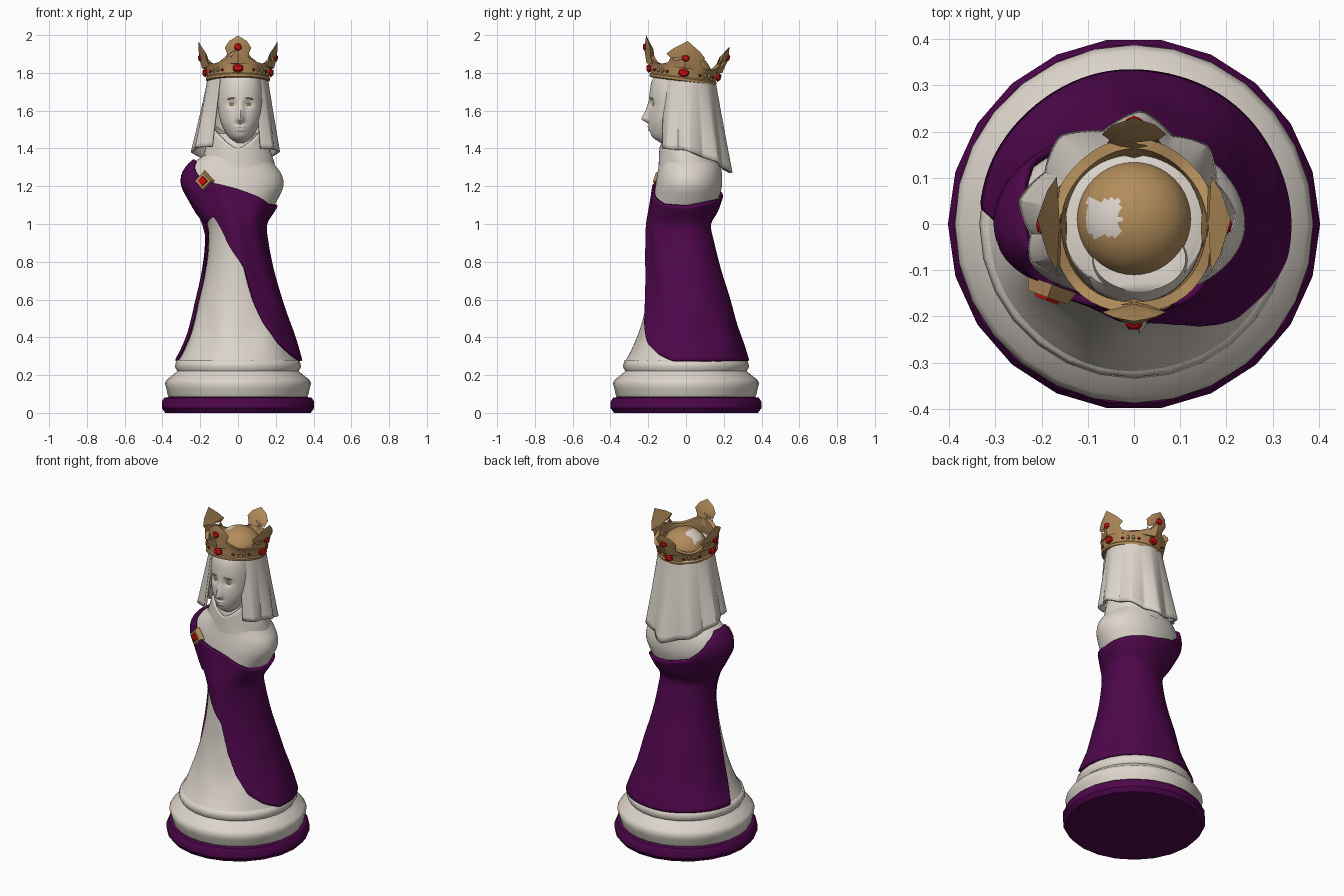
import bpy, bmesh, math
from mathutils import Matrix, Vector
from math import sin, cos, radians, pi, exp

if "Cube" in bpy.data.objects:
    bpy.data.objects.remove(bpy.data.objects["Cube"])

def material(name, rgb):
    m = bpy.data.materials.new(name)
    m.diffuse_color = (*rgb, 1)
    m.use_nodes = True
    m.node_tree.nodes["Principled BSDF"].inputs["Base Color"].default_value = m.diffuse_color
    return m

IVORY = material("ivory", (0.72, 0.665, 0.60))
PURPLE = material("purple", (0.075, 0.002, 0.07))
GOLD = material("gold", (0.45, 0.265, 0.105))
RED = material("red", (0.6, 0.005, 0.005))

def finish(name, bm, *mats, angle=35, matrix=None):
    bmesh.ops.remove_doubles(bm, verts=bm.verts, dist=1e-5)
    bmesh.ops.recalc_face_normals(bm, faces=bm.faces)
    if matrix:
        bm.transform(matrix)
    me = bpy.data.meshes.new(name)
    bm.to_mesh(me)
    bm.free()
    ob = bpy.data.objects.new(name, me)
    bpy.context.collection.objects.link(ob)
    for m in mats:
        me.materials.append(m)
    bpy.ops.object.select_all(action='DESELECT')
    ob.select_set(True)
    bpy.context.view_layer.objects.active = ob
    bpy.ops.object.shade_smooth_by_angle(angle=radians(angle))
    return ob

def surface(name, fn, nu, nv, *mats, angle=35, matrix=None, thick=0, caps=False):
    """Grid of points fn(u, v), u and v in 0..1."""
    bm = bmesh.new()
    g = [[bm.verts.new(fn(i / nu, j / nv)) for i in range(nu + 1)] for j in range(nv + 1)]
    for j in range(nv):
        for i in range(nu):
            bm.faces.new((g[j][i], g[j][i + 1], g[j + 1][i + 1], g[j + 1][i]))
    if caps:
        for row in (g[0], g[-1]):
            bm.faces.new(row[:-1])
    ob = finish(name, bm, *mats, angle=angle, matrix=matrix)
    if thick:
        s = ob.modifiers.new("thickness", 'SOLIDIFY')
        s.thickness, s.offset = thick, 0
    return ob

def table(rows, z):
    """Smooth interpolation of table rows by their first column."""
    z = min(max(z, rows[0][0]), rows[-1][0])
    i = max(k for k in range(len(rows) - 1) if rows[k][0] <= z)
    a, b = rows[i], rows[i + 1]
    p, q = rows[max(i - 1, 0)], rows[min(i + 2, len(rows) - 1)]
    h = b[0] - a[0]
    t = (z - a[0]) / h
    out = []
    for k in range(1, len(a)):
        m0 = (b[k] - p[k]) / (b[0] - p[0]) * h
        m1 = (q[k] - a[k]) / (q[0] - a[0]) * h
        out.append((2*t**3 - 3*t*t + 1) * a[k] + (t**3 - 2*t*t + t) * m0
                   + (3*t*t - 2*t**3) * b[k] + (t**3 - t*t) * m1)
    return out

def linear(rows, x):
    for a, b in zip(rows, rows[1:]):
        if x <= b[0]:
            return a[1] + (b[1] - a[1]) * max(0, x - a[0]) / (b[0] - a[0])
    return rows[-1][1]

def lathe(name, prof, n, mat, angle=35):
    k = len(prof) - 1
    def fn(u, v):
        r, z = prof[round(v * k)]
        return r * cos(2*pi*u), r * sin(2*pi*u), z
    return surface(name, fn, n, k, mat, caps=True, angle=angle)

# Base
lathe("base_plinth", [(.385, 0), (.403, .025), (.403, .06), (.39, .08), (.36, .085)], 22, PURPLE)
lathe("base_ring", [(.365, .08), (.372, .095), (.38, .13), (.388, .158), (.375, .178), (.34, .205),
                    (.322, .222), (.335, .245), (.325, .28)], 28, IVORY, 75)

# Gown: height, then reach to left, right, front and back
BODY = [(.26, .325, .325, .33, .32), (.34, .285, .30, .285, .295), (.45, .245, .262, .24, .255),
        (.6, .205, .215, .208, .215), (.75, .172, .172, .195, .168), (.9, .155, .142, .19, .13),
        (1.0, .165, .135, .188, .113), (1.07, .21, .175, .178, .15), (1.14, .25, .215, .168, .175),
        (1.2, .28, .24, .162, .19), (1.26, .28, .232, .153, .19), (1.32, .24, .19, .142, .18),
        (1.38, .16, .155, .135, .15), (1.44, .12, .125, .125, .12), (1.48, .10, .10, .09, .1)]

def body(a, z, off=0):
    l, r, f, b = table(BODY, z)
    fold = 1 + .025 * cos(7 * a) * max(0, 1 - abs(z - .42) / .16)
    x, y = (r if cos(a) > 0 else l) * fold + off, (b if sin(a) > 0 else f) * fold + off
    return x * cos(a), y * sin(a), z

surface("gown", lambda u, v: body(2*pi*u, .26 + 1.22 * v), 64, 70, IVORY, caps=True)

# Cloak wrapped around the body between a lower and an upper edge
LOW = [(-130, 1.04), (-124, .99), (-108, .9), (-80, .77), (-70, .6), (-60, .48), (-45, .37),
       (-28, .31), (-12, .275), (174, .275), (184, .4), (192, .72), (196, 1.0), (230, 1.04)]
HIGH = [(-130, 1.235), (-110, 1.21), (-80, 1.17), (-40, 1.105), (0, 1.095), (45, 1.12),
        (90, 1.14), (120, 1.18), (145, 1.29), (165, 1.335), (200, 1.335), (230, 1.235)]

def cloak(u, v):
    d = -130 + 360 * u
    lo, hi = linear(LOW, d), linear(HIGH, d)
    z = lo + (hi - lo) * v
    ripple = .005 * sin(radians(d) * 8 + z * 9) * max(0, -sin(radians(d)))
    return body(radians(d), z, .012 + ripple)

surface("cloak", cloak, 150, 50, PURPLE, thick=.016)

# Head: height, half width, depth in front of its axis
HEAD = [(1.43, .035, .06), (1.46, .062, .103), (1.5, .087, .117), (1.55, .107, .122),
        (1.62, .118, .118), (1.7, .119, .117), (1.76, .112, .105), (1.82, .10, .07)]
HX, HY = .012, -.075

def head(a, z):
    w, d = table(HEAD, z)
    x, y = w * cos(a), d * sin(a)
    if y < 0:
        nose = linear([(1.53, 0), (1.555, .042), (1.6, .02), (1.66, .003), (1.7, 0)], z)
        y -= nose * exp(-(x / .017) ** 2)
        y += .013 * exp(-((abs(x) - .043) / .024) ** 2 - ((z - 1.635) / .02) ** 2)
        y -= .010 * exp(-(x / .025) ** 2) * (exp(-((z - 1.515) / .007) ** 2)
                                           + exp(-((z - 1.498) / .007) ** 2))
    return HX + x, HY + y, z

surface("head", lambda u, v: head(2*pi*u, 1.43 + .39 * v), 72, 60, IVORY, angle=60, caps=True)

# Small helper for ornaments
def bead(name, loc, scale, mat, rot=Matrix(), sub=1, matrix=Matrix()):
    bm = bmesh.new()
    bmesh.ops.create_icosphere(bm, subdivisions=sub, radius=1)
    mat4 = matrix @ Matrix.Translation(loc) @ rot @ Matrix.Diagonal((*scale, 1))
    return finish(name, bm, mat, angle=25, matrix=mat4)

# Eyes and brows
for s, side in ((-1, "left"), (1, "right")):
    for part, x, z, w, h, tilt in (("eye", .043, 1.633, .021, .007, 0), ("brow", .046, 1.665, .026, .004, 8)):
        hw = table(HEAD, z)[0]
        p = Vector(head(-math.acos(s * x / hw), z))
        rot = Matrix.Rotation(s * .3, 4, 'Z') @ Matrix.Rotation(radians(tilt * s), 4, 'Y')
        bead(f"{side}_{part}", p, (w, .0045, h), GOLD, rot, 2)

# Veil with folds, framing the face
def veil(u, v):
    d = -52 + 284 * u
    a = radians(d)
    edge = linear([(-52, 1.40), (0, 1.39), (45, 1.33), (90, 1.27), (135, 1.33), (180, 1.40), (232, 1.41)], d)
    z = 1.80 + (edge - 1.80) * v
    t = (1.80 - z) / .4
    fold = 1 + .06 * t * (2 / pi) * math.asin(sin(a * 9 + .6))
    rx = .147 + (.055 if cos(a) > 0 else .085) * t
    ry = .147 + .062 * t if sin(a) > 0 else .135 + .02 * t
    return rx * fold * cos(a), ry * fold * sin(a) - .005, z

surface("veil", veil, 112, 16, IVORY, thick=.014, angle=25)

# Wimple scarf under the chin, closing the space below the veil
def scarf(u, v):
    a = 2 * pi * u
    z = 1.27 + (.13 + .12 * abs(cos(a)) ** 1.5 + .05 * max(0, sin(a))) * v
    w = .195 - .055 * v + .006 * sin(5 * a + 8 * v) * (1 - v)
    y = .185 - .045 * v if sin(a) > 0 else .142 - .006 * v
    return w * cos(a), y * sin(a), z

surface("neck_scarf", scarf, 48, 10, IVORY, thick=.01)

# Crown, built around its own axis and then tilted back
TILT = Matrix.Translation((0, -.018, 1.755)) @ Matrix.Rotation(-.13, 4, 'X')
OVAL = Matrix.Diagonal((1, 1.06, 1, 1))

def band(u, v):
    a = 2 * pi * u
    h = .098 + .02 * cos(4 * a)
    r, z = [(.155, 0), (.168, .004), (.17, .018), (.163, .024), (.167, .06), (.18, h),
            (.158, h), (.148, .03), (.155, 0)][round(v * 8)]
    return r * cos(a), r * sin(a), z

surface("crown_band", band, 48, 8, GOLD, matrix=TILT @ OVAL)

for k, side in enumerate(("right", "back", "left", "front")):
    turn = TILT @ OVAL @ Matrix.Rotation(k * pi / 2, 4, 'Z')
    wide, drop = (1.4, .02) if k in (0, 2) else (1.0, 0)
    half = [(.066, .07), (.054, .115), (.07, .155 - drop), (.047, .188 - drop)]
    outline = [(w * wide, z) for w, z in half]
    outline += [(0, .215)] + [(-w, z) for w, z in reversed(outline)]
    reach = lambda z: .172 + .27 * (z - .075)
    bm = bmesh.new()
    # the leaf follows the curve of the band
    rim = [bm.verts.new((reach(z) - 2.2 * w * w, w, z)) for w, z in outline]
    for push in (.02, -.026):
        low, mid = (bm.verts.new((reach(z) + push, 0, z)) for z in (.07, .15 - drop))
        for i in range(8):
            if i in (0, 7):
                bm.faces.new((rim[i], rim[i + 1], mid, low))
            else:
                bm.faces.new((rim[i], rim[i + 1], mid))
    bm.faces.new([v for v in bm.verts if abs(v.co.z - .07) < .001])
    finish(f"crown_{side}_point", bm, GOLD, matrix=turn)
    gz = .155 - 1.5 * drop
    bead(f"{side}_point_gem", (reach(gz) + .014, 0, gz), (.014, .022, .022), RED, matrix=turn)
    bead(f"{side}_band_gem", (.174, 0, .046), (.017, .03, .025), RED, matrix=turn)
    diag = turn @ Matrix.Rotation(pi / 4, 4, 'Z')
    for j in (-1, 1):
        bead(f"{side}_small_gem", (.163, .045 * j, .042), (.007, .010, .008), RED, matrix=diag)
        bead(f"{side}_stud", (.166, .015 * j, .045), (.009, .01, .016), GOLD, matrix=diag)

# Ivory cloth inside the crown, and the gold dome with its bare patch
lathe("crown_lining", [(.148, 1.77), (.148, 1.80), (.12, 1.81)], 32, IVORY)
def dome_point(u, v):
    a, e = 2 * pi * u, pi / 2 * v
    return .125 * cos(e) * cos(a), .01 + .125 * cos(e) * sin(a), 1.79 + .11 * sin(e)
dome = surface("crown_dome", dome_point, 40, 16, GOLD, IVORY)
for f in dome.data.polygons:
    if -.1 < f.center.x < -.03 and abs(f.center.y - .012) < .04:
        f.material_index = 1

# Brooch on the shoulder
BROOCH = Matrix.Translation((-.182, -.145, 1.228)) @ Matrix.Rotation(-.35, 4, 'Z')
for name, r, depth, y, mat in (("brooch", .056, .03, 0, GOLD), ("brooch_gem", .032, .02, -.012, RED)):
    bm = bmesh.new()
    bmesh.ops.create_cone(bm, cap_ends=True, segments=4, radius1=r, radius2=r * .8, depth=depth)
    finish(name, bm, mat, matrix=BROOCH @ Matrix.Translation((0, y, 0)) @ Matrix.Rotation(pi / 2, 4, 'X'))
